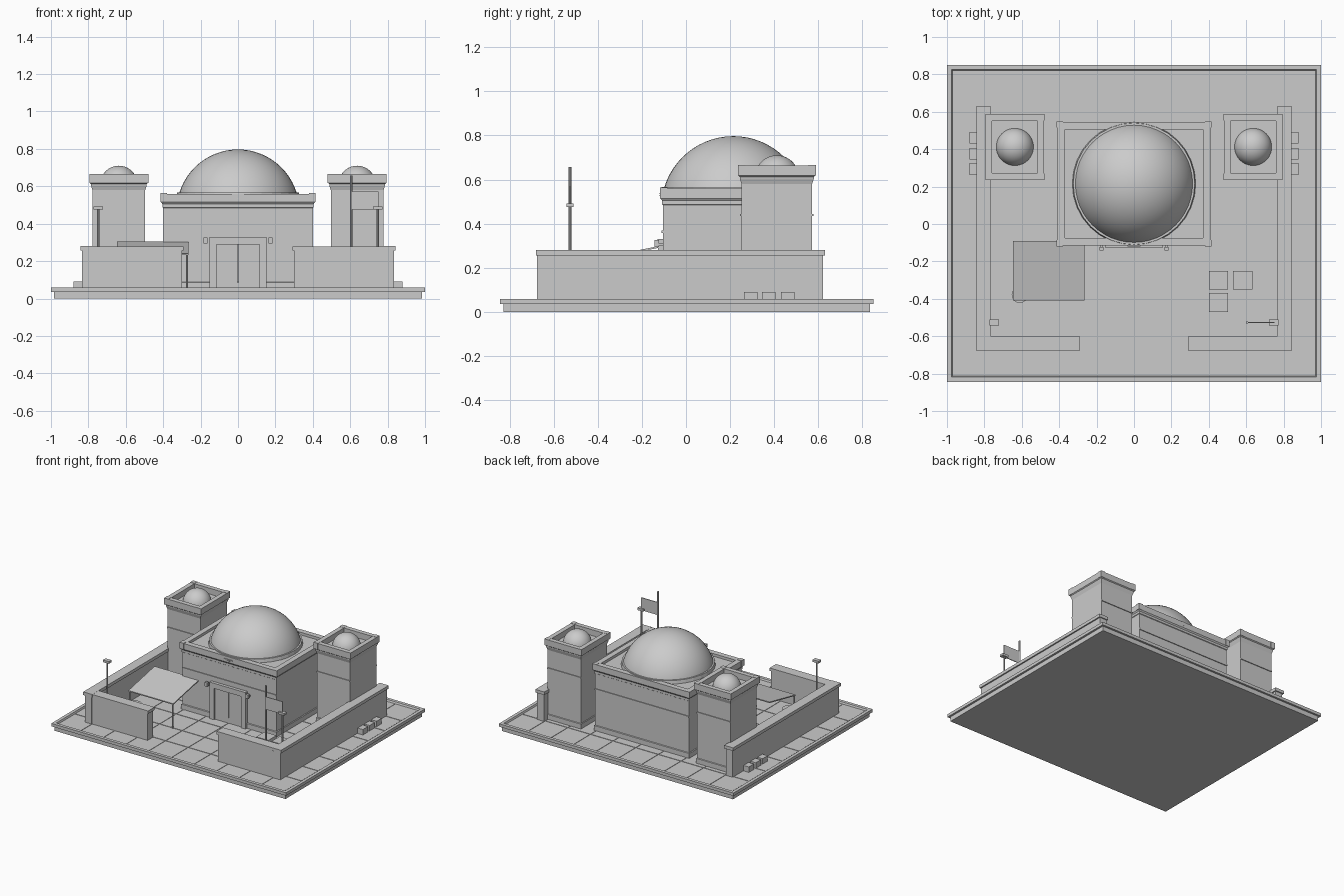
import bpy, bmesh, math
from mathutils import Matrix, Vector

cube = bpy.data.objects.get("Cube")
if cube:
    bpy.data.objects.remove(cube)

stone = bpy.data.materials.new("plain_grey")
stone.use_nodes = True
COLOUR = (0.6, 0.6, 0.6, 1)
stone.diffuse_color = COLOUR
stone.node_tree.nodes["Principled BSDF"].inputs["Base Color"].default_value = COLOUR

FLOOR = 0.045


def finish(name, bm, smooth=False):
    bmesh.ops.recalc_face_normals(bm, faces=bm.faces)
    mesh = bpy.data.meshes.new(name)
    for f in bm.faces:
        f.smooth = smooth
    bm.to_mesh(mesh)
    bm.free()
    mesh.materials.append(stone)
    obj = bpy.data.objects.new(name, mesh)
    bpy.context.collection.objects.link(obj)
    return obj


def add_box(bm, x0, x1, y0, y1, z0, z1):
    size = Matrix.Diagonal((abs(x1 - x0), abs(y1 - y0), abs(z1 - z0), 1))
    place = Matrix.Translation(((x0 + x1) / 2, (y0 + y1) / 2, (z0 + z1) / 2))
    bmesh.ops.create_cube(bm, size=1, matrix=place @ size)


def boxes(name, *bounds):
    bm = bmesh.new()
    for b in bounds:
        add_box(bm, *b)
    return finish(name, bm)


def rect_loft(name, cx, cy, hx, hy, profile):
    """Rectangular body swept up a profile of (outward offset, height)."""
    bm = bmesh.new()
    rings = []
    for off, z in profile:
        rings.append([bm.verts.new((cx + sx * (hx + off), cy + sy * (hy + off), z))
                      for sx, sy in ((-1, -1), (1, -1), (1, 1), (-1, 1))])
    for a, b in zip(rings, rings[1:]):
        for i in range(4):
            j = (i + 1) % 4
            bm.faces.new((a[i], a[j], b[j], b[i]))
    bm.faces.new(rings[0])
    bm.faces.new(rings[-1])
    return finish(name, bm)


def cylinder(name, x, y, z0, z1, r, sides=12, r_top=None):
    bm = bmesh.new()
    bmesh.ops.create_cone(bm, cap_ends=True, segments=sides, radius1=r,
                          radius2=r if r_top is None else r_top, depth=z1 - z0,
                          matrix=Matrix.Translation((x, y, (z0 + z1) / 2)))
    return finish(name, bm)


def dome(name, x, y, z, r, cut):
    """Sphere with everything under the cut height removed."""
    bm = bmesh.new()
    bmesh.ops.create_uvsphere(bm, u_segments=48, v_segments=32, radius=r,
                              matrix=Matrix.Translation((x, y, z)))
    bmesh.ops.bisect_plane(bm, geom=bm.verts[:] + bm.edges[:] + bm.faces[:],
                           plane_co=Vector((0, 0, cut)), plane_no=Vector((0, 0, 1)),
                           clear_inner=True)
    return finish(name, bm, smooth=True)


def corner_blocks(name, cx, cy, hx, hy, z0, z1, s):
    boxes(name, *[(cx + sx * hx - s, cx + sx * hx + s, cy + sy * hy - s, cy + sy * hy + s, z0, z1)
                  for sx in (-1, 1) for sy in (-1, 1)])


# Base slab with raised curb
rect_loft("base_slab", 0, 0.003, 0.985, 0.832,
          [(0, 0), (0, 0.035), (0.015, 0.035), (0.015, 0.058),
           (-0.01, 0.058), (-0.015, FLOOR), ])

# Thin paving tiles
bm = bmesh.new()
COLS, ROWS, GAP = 10, 8, 0.003
tw, th = 1.93 / COLS, 1.62 / ROWS
for i in range(COLS):
    for j in range(ROWS):
        x, y = -0.965 + i * tw, -0.807 + j * th
        add_box(bm, x + GAP, x + tw - GAP, y + GAP, y + th - GAP, FLOOR - 0.002, FLOOR + 0.003)
finish("paving_tiles", bm)

# Main hall with flared cornice and parapet
HY = 0.215
rect_loft("main_hall", 0, HY, 0.4, 0.32,
          [(0.006, FLOOR), (0.006, 0.085), (0, 0.088), (0, 0.485), (0.004, 0.488),
           (0.004, 0.505), (0.011, 0.515), (0.011, 0.56), (-0.03, 0.56), (-0.03, 0.54)])
corner_blocks("main_parapet_corners", 0, HY, 0.397, 0.317, 0.515, 0.563, 0.017)
boxes("main_bands", *[(-0.4, 0.4, y - 0.006, y + 0.006, 0.358, 0.37) for y in (HY - 0.32, HY + 0.32)])
cylinder("main_dome_collar", 0, HY, 0.53, 0.566, 0.332, 32, 0.325)
dome("main_dome", 0, HY, 0.469, 0.328, 0.54)

# Entrance: jambs, lintel, recessed door, lamps and a small cornice plaque
FRONT = HY - 0.32
boxes("door_frame",
      (-0.153, -0.115, FRONT - 0.022, FRONT, FLOOR, 0.33),
      (0.115, 0.153, FRONT - 0.022, FRONT, FLOOR, 0.33),
      (-0.153, 0.153, FRONT - 0.024, FRONT, 0.29, 0.33))
boxes("door_leaves", *[(s * 0.002, s * 0.115, FRONT - 0.01, FRONT, FLOOR, 0.29) for s in (-1, 1)])
boxes("door_lamps", *[b for s in (-1, 1) for b in (
    (s * 0.163, s * 0.185, FRONT - 0.038, FRONT - 0.018, 0.295, 0.325),
    (s * 0.169, s * 0.179, FRONT - 0.018, FRONT, 0.3, 0.31))])
boxes("cornice_plaque", (-0.035, 0.035, FRONT - 0.016, FRONT, 0.534, 0.54),
      (-0.012, 0.012, FRONT - 0.016, FRONT, 0.525, 0.531))

for s, side in ((-1, "right"), (1, "left")):
    # Corner towers
    tx, ty = s * 0.637, 0.412
    rect_loft(side + "_tower", tx, ty, 0.141, 0.16,
              [(0.005, FLOOR), (0.005, 0.085), (0, 0.088), (0, 0.58), (0.008, 0.605), (0.008, 0.612),
               (0.015, 0.618), (0.015, 0.665), (-0.02, 0.665), (-0.02, 0.62)])
    corner_blocks(side + "_tower_corners", tx, ty, 0.14, 0.159, 0.618, 0.667, 0.018)
    boxes(side + "_tower_bands", *[(tx - 0.141, tx + 0.141, ty + f * 0.16 - 0.006, ty + f * 0.16 + 0.006,
                                    0.434, 0.444) for f in (-1, 1)])
    dome(side + "_tower_dome", tx, ty, 0.61, 0.1, 0.61)

    # Courtyard wall and its capping
    boxes(side + "_wall",
          (s * 0.775, s * 0.833, -0.675, 0.622, FLOOR, 0.258),
          (s * 0.3, s * 0.8, -0.672, -0.607, FLOOR, 0.258))
    boxes(side + "_wall_cap",
          (s * 0.767, s * 0.843, -0.68, 0.63, 0.256, 0.28),
          (s * 0.292, s * 0.835, -0.678, -0.6, 0.256, 0.279))

    # Small crates outside the wall
    boxes(side + "_outer_crates", *[(s * 0.835, s * 0.88, y, y + 0.062, FLOOR, 0.09)
                                    for y in (0.263, 0.345, 0.43)])

    # Courtyard lamp post
    cylinder(side + "_lamp_post", s * 0.747, -0.526, FLOOR, 0.48, 0.006, 8)
    boxes(side + "_lamp_head", (s * 0.722, s * 0.772, -0.542, -0.51, 0.475, 0.492))

# Flag and its pole
cylinder("flag_pole", 0.605, -0.526, FLOOR, 0.657, 0.007, 8)
boxes("flag", (0.605, 0.75, -0.529, -0.523, 0.475, 0.572))

# Sloping awning on two posts, with a barrel under it
bm = bmesh.new()
add_box(bm, -0.647, -0.265, -0.41, -0.092, 0, 0.008)
for v in bm.verts:
    v.co.z += 0.232 + 0.065 * (v.co.y + 0.41) / 0.318
finish("awning", bm)
for i, px in enumerate((-0.64, -0.272)):
    cylinder("awning_post_%d" % (i + 1), px, -0.405, FLOOR, 0.235, 0.006, 8)
cylinder("barrel", -0.61, -0.378, FLOOR, 0.14, 0.044, 16)

# Courtyard crates
boxes("courtyard_crates", *[(x, x + 0.103, y, y + 0.1, FLOOR, 0.14)
                            for x, y in ((0.4, -0.35), (0.53, -0.35), (0.4, -0.47))])
